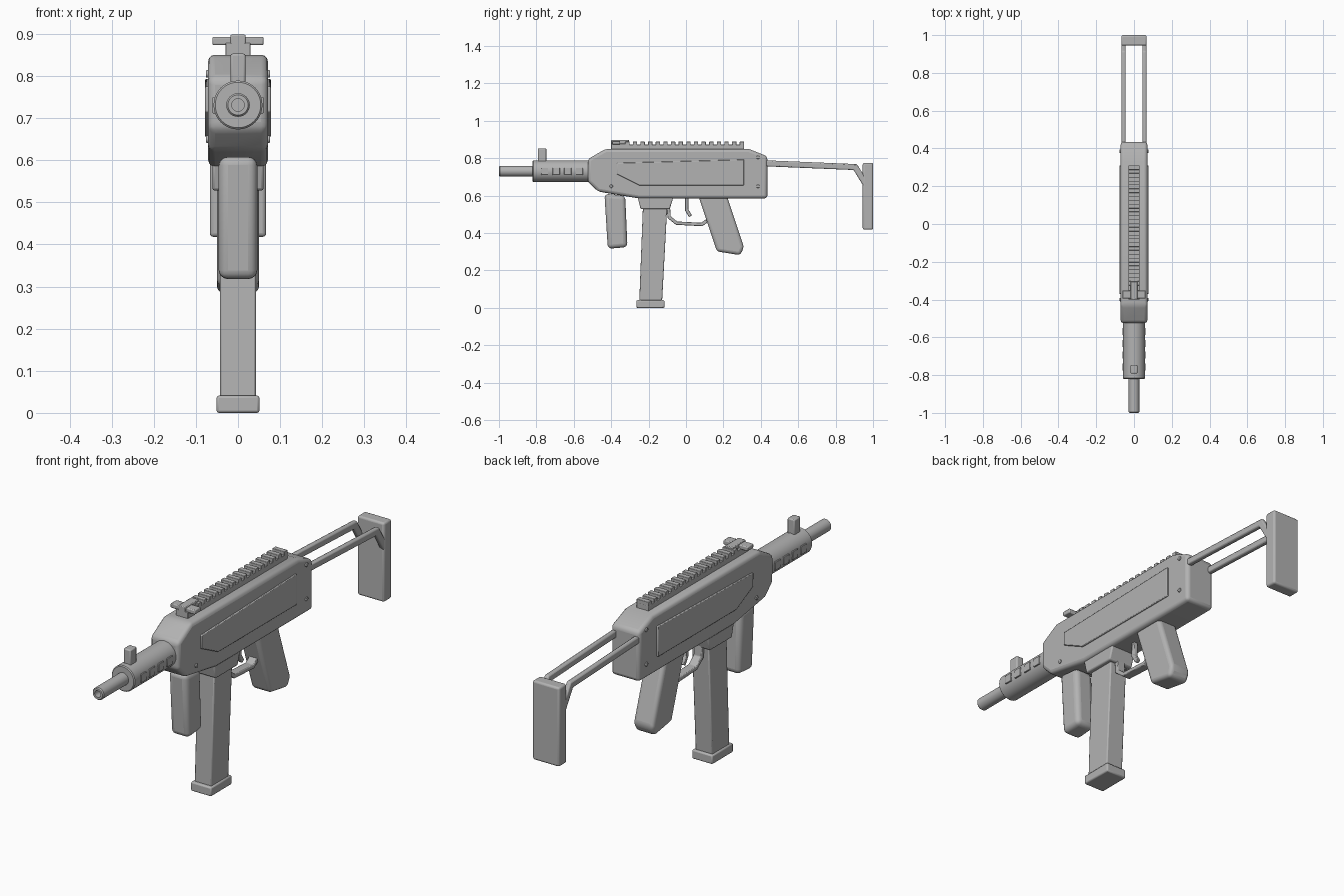
import bpy, bmesh, math
from mathutils import Vector

if "Cube" in bpy.data.objects:
    bpy.data.objects.remove(bpy.data.objects["Cube"])

grey = bpy.data.materials.new("plain grey")
grey.diffuse_color = (0.45, 0.45, 0.45, 1)
grey.use_nodes = True
grey.node_tree.nodes["Principled BSDF"].inputs["Base Color"].default_value = grey.diffuse_color


def finish(name, bm, bevel=0, segments=3):
    bmesh.ops.recalc_face_normals(bm, faces=bm.faces)
    me = bpy.data.meshes.new(name)
    bm.to_mesh(me)
    bm.free()
    me.materials.append(grey)
    ob = bpy.data.objects.new(name, me)
    bpy.context.collection.objects.link(ob)
    if bevel:
        m = ob.modifiers.new("bevel", 'BEVEL')
        m.width, m.segments = bevel, segments
        m.limit_method, m.angle_limit = 'ANGLE', math.radians(25)
    bpy.ops.object.select_all(action='DESELECT')
    ob.select_set(True)
    bpy.context.view_layer.objects.active = ob
    bpy.ops.object.shade_smooth_by_angle(angle=math.radians(35))
    return ob


def prism(name, profile, x0, x1, bevel=0, segments=3):
    """Side profile of (y, z) points extruded from x0 to x1."""
    bm = bmesh.new()
    face = bm.faces.new([bm.verts.new((x0, y, z)) for y, z in profile])
    ext = bmesh.ops.extrude_face_region(bm, geom=[face])
    moved = [g for g in ext["geom"] if isinstance(g, bmesh.types.BMVert)]
    bmesh.ops.translate(bm, verts=moved, vec=(x1 - x0, 0, 0))
    return finish(name, bm, bevel, segments)


def box(name, x0, x1, y0, y1, z0, z1, bevel=0, segments=2):
    return prism(name, [(y0, z0), (y1, z0), (y1, z1), (y0, z1)], x0, x1, bevel, segments)


def strip(name, path, x0, x1, thick, bevel=0.003):
    """Bent bar following (y, z) points with mitred corners."""
    pts = [Vector(p) for p in path]
    left, right = [], []
    for i, p in enumerate(pts):
        a = (p - pts[i - 1]).normalized() if i else (pts[1] - p).normalized()
        b = (pts[i + 1] - p).normalized() if i < len(pts) - 1 else a
        t = (a + b).normalized()
        n = Vector((-t.y, t.x)) * (thick / 2 / max(t.dot(a), 0.5))
        left.append(p + n)
        right.append(p - n)
    return prism(name, left + right[::-1], x0, x1, bevel, 2)


def lathe(name, profile, z, sides=32):
    """Closed (radius, y) outline spun about the barrel axis."""
    bm = bmesh.new()
    rings = []
    for r, y in profile:
        if r == 0:
            rings.append([bm.verts.new((0, y, z))] * sides)
        else:
            rings.append([bm.verts.new((r * math.cos(2 * math.pi * i / sides), y,
                                        z + r * math.sin(2 * math.pi * i / sides)))
                          for i in range(sides)])
    for a, b in zip(rings, rings[1:]):
        for i in range(sides):
            j = (i + 1) % sides
            bm.faces.new(list(dict.fromkeys((a[i], a[j], b[j], b[i]))))
    return finish(name, bm)


# Receiver body and side panels
prism("receiver", [(-0.525, 0.795), (-0.43, 0.85), (0.335, 0.85), (0.435, 0.81),
                   (0.435, 0.585), (-0.25, 0.585), (-0.47, 0.622), (-0.525, 0.675)],
      -0.071, 0.071, 0.016)
panel = [(-0.37, 0.775), (0.31, 0.793), (0.31, 0.655), (-0.25, 0.655), (-0.37, 0.715)]
for s in (-1, 1):
    side = "right" if s > 0 else "left"
    prism("side_panel_" + side, panel, s * 0.06, s * 0.078, 0.003, 2)
    # Receiver pins
    for y, z in ((0.385, 0.805), (0.385, 0.65), (-0.40, 0.65)):
        bm = bmesh.new()
        bmesh.ops.create_cone(bm, cap_ends=True, segments=16, radius1=0.009,
                              radius2=0.009, depth=0.02)
        for v in bm.verts:
            v.co = Vector((v.co.z + s * 0.066, v.co.x + y, v.co.y + z))
        finish("pin_" + side, bm, 0.002, 2)
    # Raised vent strips on the barrel jacket
    for i in range(4):
        y = -0.775 + i * 0.062
        box("jacket_vent_" + side, s * 0.045, s * 0.0605, y, y + 0.038, 0.711, 0.749, 0.002)
    # Folding stock rods
    strip("stock_rod_" + side, [(0.40, 0.774), (0.905, 0.753), (0.965, 0.655)],
          s * 0.044, s * 0.066, 0.032, 0.006)

# Barrel, jacket and front sight
lathe("barrel", [(0, -0.96), (0.015, -0.96), (0.015, -1.0), (0.024, -1.0),
                 (0.028, -0.995), (0.028, -0.80), (0, -0.80)], 0.731)
lathe("barrel_jacket", [(0, -0.82), (0.054, -0.82), (0.058, -0.816), (0.058, -0.50),
                        (0, -0.50)], 0.731, 40)
box("front_sight", -0.018, 0.018, -0.792, -0.747, 0.775, 0.853, 0.005)

# Top rail with cross ridges
box("rail_base", -0.03, 0.03, -0.40, 0.31, 0.845, 0.873, 0.002)
for i in range(16):
    y = -0.325 + i * 0.0408
    box("rail_ridge", -0.03, 0.03, y, y + 0.023, 0.87, 0.889, 0.002)

# Rear sight
box("sight_foot", -0.03, 0.03, -0.40, -0.31, 0.855, 0.878, 0.002)
box("sight_wing", -0.061, 0.061, -0.395, -0.352, 0.873, 0.893, 0.004)
box("sight_blade", -0.018, 0.018, -0.40, -0.305, 0.873, 0.898, 0.003)

# Fore grip
prism("fore_grip", [(-0.436, 0.61), (-0.325, 0.60), (-0.313, 0.325), (-0.418, 0.316)],
      -0.046, 0.046, 0.022, 4)

# Magazine well, magazine and base plate
prism("magazine_well", [(-0.26, 0.60), (-0.065, 0.60), (-0.087, 0.528), (-0.243, 0.528)],
      -0.061, 0.061, 0.006, 2)
prism("magazine", [(-0.23, 0.55), (-0.10, 0.55), (-0.128, 0.03), (-0.25, 0.03)],
      -0.043, 0.043, 0.005, 2)
box("magazine_base", -0.051, 0.051, -0.265, -0.115, 0, 0.041, 0.006)

# Trigger, guard and pistol grip
strip("trigger_guard", [(-0.095, 0.55), (-0.09, 0.485), (-0.05, 0.453), (0.085, 0.446),
                        (0.13, 0.48)], -0.02, 0.02, 0.018)
strip("trigger", [(0.005, 0.60), (0.003, 0.525), (0.024, 0.49)], -0.01, 0.01, 0.018)
prism("pistol_grip", [(0.062, 0.61), (0.215, 0.61), (0.31, 0.325), (0.29, 0.282),
                      (0.165, 0.302)], -0.05, 0.05, 0.017, 4)

# Shoulder pad
box("shoulder_pad", -0.067, 0.067, 0.945, 1.0, 0.418, 0.775, 0.009, 3)
